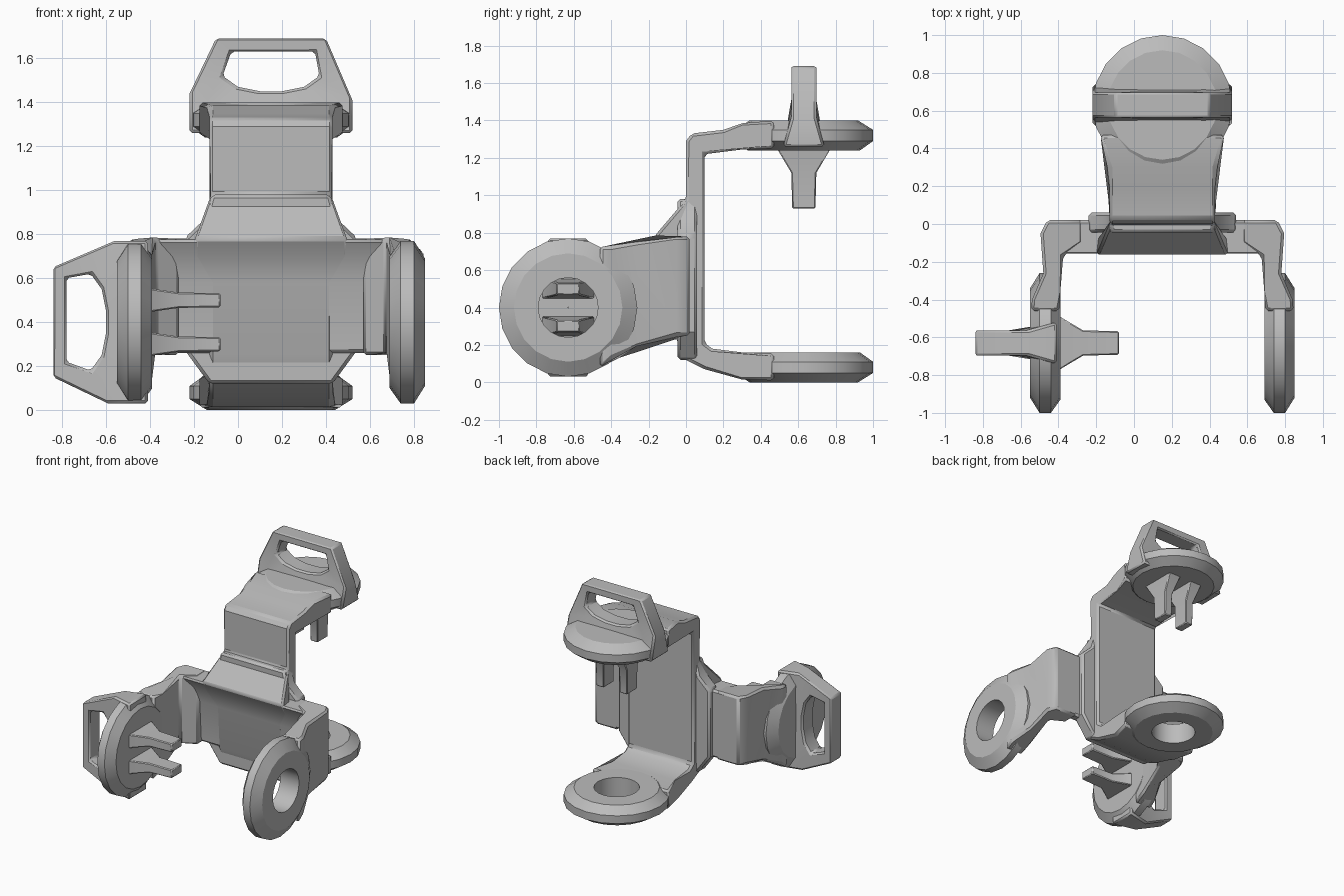
import bpy, bmesh, math
from mathutils import Vector

if "Cube" in bpy.data.objects:
    bpy.data.objects.remove(bpy.data.objects["Cube"])

grey = bpy.data.materials.new("plain_grey")
grey.use_nodes = True
grey.diffuse_color = (0.5, 0.5, 0.5, 1)
grey.node_tree.nodes["Principled BSDF"].inputs["Base Color"].default_value = (0.5, 0.5, 0.5, 1)

MID = 0.15      # x centre of the bracket
THICK = 0.16    # thickness of the round pads


def add(name, verts, faces, bevel=0.015):
    me = bpy.data.meshes.new(name)
    me.from_pydata([tuple(v) for v in verts], [], faces)
    bm = bmesh.new()
    bm.from_mesh(me)
    bmesh.ops.recalc_face_normals(bm, faces=bm.faces)
    bm.to_mesh(me)
    bm.free()
    me.materials.append(grey)
    ob = bpy.data.objects.new(name, me)
    bpy.context.collection.objects.link(ob)
    bpy.ops.object.select_all(action='DESELECT')
    ob.select_set(True)
    bpy.context.view_layer.objects.active = ob
    bpy.ops.object.shade_smooth_by_angle(angle=math.radians(32))
    if bevel:
        mod = ob.modifiers.new("soft_edges", 'BEVEL')
        mod.width = bevel
        mod.segments = 1
        mod.limit_method = 'ANGLE'
        mod.angle_limit = math.radians(40)
    return ob


def prism(name, low, high, bevel=0.015):
    """Solid between two matching outlines."""
    n = len(low)
    sides = [(i, (i + 1) % n, n + (i + 1) % n, n + i) for i in range(n)]
    return add(name, low + high, sides + [tuple(range(n)), tuple(range(n, 2 * n))], bevel)


def frame(origin, along, across, outward):
    o, a, b, c = map(Vector, (origin, along, across, outward))
    return lambda u, v, w: o + a * u + b * v + c * w


# Local frames of the four round pads: along the arm, across it, outward
top = frame((MID, 0.63, 1.24), (0, 1, 0), (1, 0, 0), (0, 0, 1))
bottom = frame((MID, 0.63, 0.16), (0, 1, 0), (1, 0, 0), (0, 0, -1))
right = frame((-0.39, -0.63, 0.4), (0, -1, 0), (0, 0, 1), (-1, 0, 0))
left = frame((0.69, -0.63, 0.4), (0, -1, 0), (0, 0, 1), (1, 0, 0))


def pad(name, place, hole):
    """Round pad with a tapered rim, turned about its axis."""
    inner = 0.16 if hole else 0.002
    profile = [(inner, 0), (0.3, 0.0), (0.37, 0.05), (0.37, 0.11), (0.29, THICK), (inner, THICK)]
    seg, n = 20, len(profile)
    verts = [place(r * math.cos(t), r * math.sin(t), w)
             for t in (math.tau * k / seg for k in range(seg)) for r, w in profile]
    faces = [(k * n + i, k * n + (i + 1) % n,
              (k + 1) % seg * n + (i + 1) % n, (k + 1) % seg * n + i)
             for k in range(seg) for i in range(n)]
    add(name, verts, faces, 0)


def handle(name, place):
    """Flat loop handle with a window, flared at its foot."""
    outer = [(-.37, .02), (-.37, .2), (-.25, .45), (.25, .45),
             (.37, .17), (.37, .02), (.12, .02), (-.12, .02)]
    window = [(-.15, .23), (-.22, .28), (-.18, .39), (.2, .39),
              (.22, .28), (.15, .23), (.05, .21), (-.05, .21)]
    n = len(outer)
    verts = []
    for side in (-1, 1):
        for v, w in outer + window:
            verts.append(place(side * (0.11 if w < 0.1 else 0.067), v, w))
    faces = []
    for i in range(n):
        j = (i + 1) % n
        for base in (0, 2 * n):
            faces.append((base + i, base + j, base + n + j, base + n + i))
        for base in (0, n):
            faces.append((base + i, base + j, base + 2 * n + j, base + 2 * n + i))
    add(name, verts, faces, 0.012)


def pegs(name, place):
    """Pair of prongs, thicker where they leave the pad."""
    for label, v in (("a", -0.1), ("b", 0.1)):
        rings = []
        for w, hu, hv in ((0.02, 0.15, 0.055), (-0.12, 0.067, 0.035), (-0.31, 0.062, 0.032)):
            rings.append([place(a * hu, v + b * hv, w)
                          for a, b in ((-1, -1), (1, -1), (1, 1), (-1, 1))])
        verts = sum(rings, [])
        faces = [(k + i, k + (i + 1) % 4, k + 4 + (i + 1) % 4, k + 4 + i)
                 for k in (0, 4) for i in range(4)] + [(0, 1, 2, 3), (8, 9, 10, 11)]
        add(name + "_" + label, verts, faces, 0.006)


for side, place, plug in (("top", top, True), ("right", right, True),
                          ("bottom", bottom, False), ("left", left, False)):
    pad(side + "_pad", place, not plug)
    if plug:
        handle(side + "_handle", place)
        pegs(side + "_peg", place)

# C-shaped centre strap, side profile in y and z
strap = [(.47, 1.40), (.3, 1.385), (.2, 1.35), (.03, 1.33), (0, 1.29), (0, .98),
         (-.17, .78), (-.12, .7), (-.08, .58), (-.06, .25), (0, .12), (.1, .07),
         (.3, .015), (.47, .01), (.47, .155), (.3, .16), (.14, .18), (.1, .21),
         (.1, 1.22), (.3, 1.245), (.47, 1.25)]


def strap_half(y):
    return 0.33 if y > 0.4 else 0.35 if y < -0.1 else 0.28


prism("centre_strap", *[[(MID + s * strap_half(y), y, z) for y, z in strap] for s in (-1, 1)])

# Wide plate joining the two side arms
plate = [(.02, .78), (-.165, .775), (-.12, .7), (-.08, .58), (-.06, .26), (.02, .26)]
prism("wide_plate", *[[(MID + s * 0.56, y, z) for y, z in plate] for s in (-1, 1)])

# Corner webs between strap and plate
half_web = [(.27, .98), (.3, .87), (.39, .785), (.39, .27), (.28, .12)]
web = [(MID + x, z) for x, z in half_web] + [(MID - x, z) for x, z in reversed(half_web)]
prism("corner_web", *[[(x, y, z) for x, z in web] for y in (-0.045, 0.06)])

# Side arms, plan outline mirrored about the bracket centre
arm = [(.42, .02), (.61, .02), (.645, -.05), (.63, -.26), (.69, -.4), (.695, -.46),
       (.545, -.46), (.54, -.36), (.525, -.17), (.42, -.1)]


def arm_low(y):
    return 0.25 if y > -0.2 else 0.19 if y > -0.3 else 0.13 if y > -0.42 else 0.08


def arm_high(y):
    return 0.78 if y > -0.2 else 0.75 if y > -0.3 else 0.725


for name, s in (("right_arm", -1), ("left_arm", 1)):
    prism(name, *[[(MID + s * x, y, f(y)) for x, y in arm] for f in (arm_low, arm_high)])
